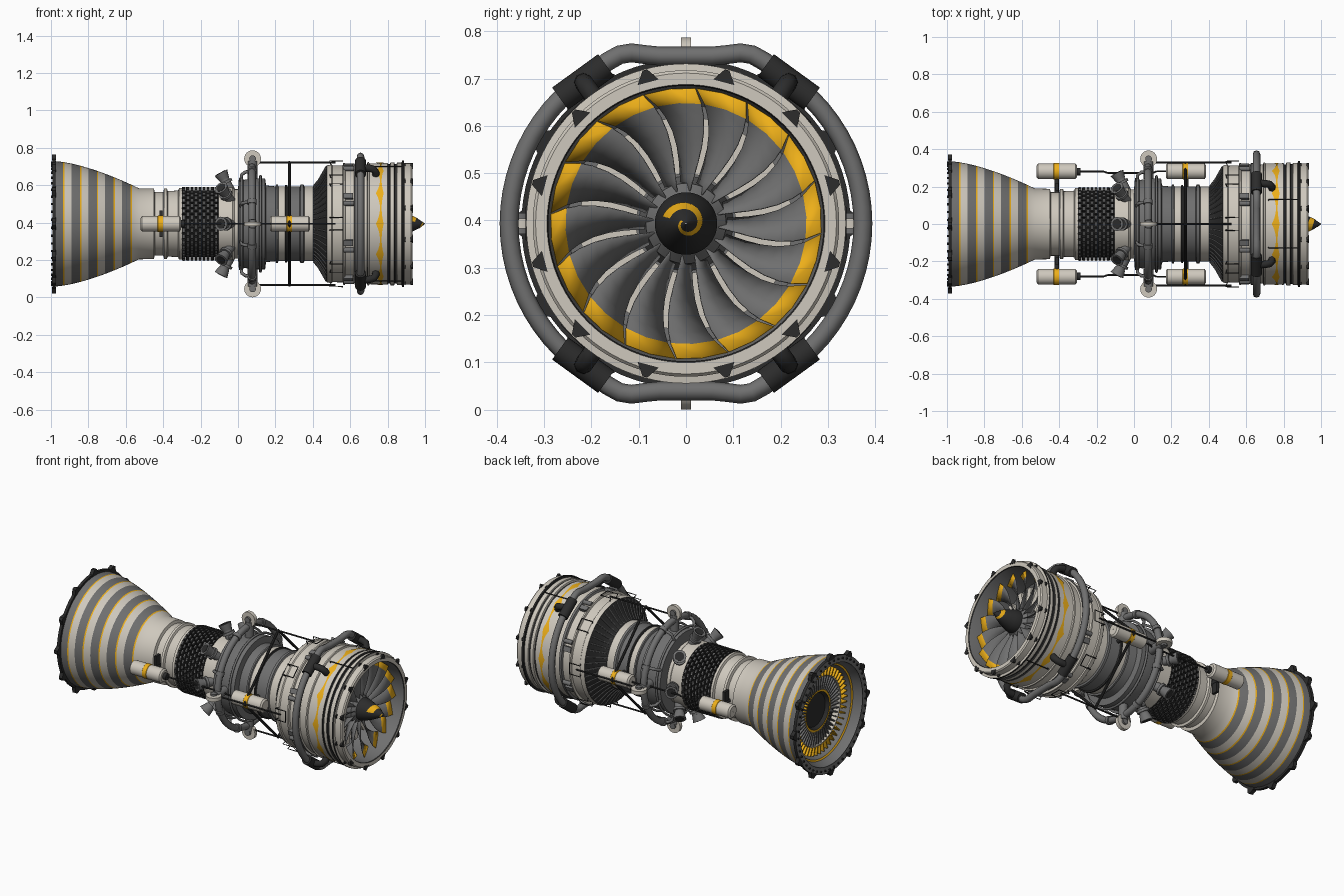
import bpy, bmesh
from math import sin, cos, pi, radians
from mathutils import Matrix, Vector

if "Cube" in bpy.data.objects:
    bpy.data.objects.remove(bpy.data.objects["Cube"])

CZ = 0.3935  # height of the engine axis, which runs along x


def mat(name, c):
    m = bpy.data.materials.new(name)
    m.diffuse_color = (*c, 1)
    m.use_nodes = True
    m.node_tree.nodes["Principled BSDF"].inputs["Base Color"].default_value = m.diffuse_color
    return m


CREAM, GREY, DARK, GOLD = (mat("cream", (.62, .58, .51)), mat("grey", (.16, .16, .16)),
                           mat("dark", (.025, .025, .025)), mat("gold", (.85, .43, .01)))
MATS = [CREAM, GREY, DARK, GOLD]
C, G, D, Y = range(4)


def P(x, r, a):
    return Vector((x, r * cos(a), r * sin(a)))


def ring(n, off=0):
    return [2 * pi * (i + off) / n for i in range(n)]


def finish(bm, name, m=None, fix=True):
    if fix:
        bmesh.ops.recalc_face_normals(bm, faces=bm.faces)
    if m is not None:
        for f in bm.faces:
            f.material_index = m
    me = bpy.data.meshes.new(name)
    bm.to_mesh(me)
    bm.free()
    for k in MATS:
        me.materials.append(k)
    o = bpy.data.objects.new(name, me)
    o.location.z = CZ
    bpy.context.collection.objects.link(o)
    return o


def lathe(name, prof, n=80, closed=False):
    """prof: (x, r, material of the segment that starts here)"""
    bm = bmesh.new()
    rows = [[bm.verts.new(P(x, r, a)) for a in ring(n)] for x, r, _ in prof]
    for i in range(len(prof) - (0 if closed else 1)):
        A, B = rows[i], rows[(i + 1) % len(prof)]
        for k in range(n):
            j = (k + 1) % n
            bm.faces.new((A[k], A[j], B[j], B[k])).material_index = prof[i][2]
    return finish(bm, name)


def cyl(bm, p, q, r, r2=None, n=16):
    d = q - p
    M = Matrix.Translation((p + q) / 2) @ d.to_track_quat('Z', 'Y').to_matrix().to_4x4()
    bmesh.ops.create_cone(bm, cap_ends=True, segments=n, radius1=r,
                          radius2=r if r2 is None else r2, depth=d.length, matrix=M)


def box(bm, x, r, a, sx, sr, st):
    M = Matrix.Rotation(a, 4, 'X') @ Matrix.Translation((x, r, 0)) @ Matrix.Diagonal((sx, sr, st, 1))
    bmesh.ops.create_cube(bm, size=1, matrix=M)


def pipe(name, paths, r, m, cyclic=False):
    cu = bpy.data.curves.new(name, 'CURVE')
    cu.dimensions, cu.bevel_depth, cu.bevel_resolution = '3D', r, 2
    cu.use_fill_caps = True
    for pts in paths:
        s = cu.splines.new('POLY')
        s.points.add(len(pts) - 1)
        for sp, p in zip(s.points, pts):
            sp.co = (*p, 1)
        s.use_cyclic_u = cyclic
    cu.materials.append(MATS[m])
    o = bpy.data.objects.new(name, cu)
    o.location.z = CZ
    bpy.context.collection.objects.link(o)


# Striped exhaust bell
def bell(x):
    return .335 - .145 * ((x + .98) / .45) ** 1.5


prof = []
for i in range(10):
    x = -.98 + .045 * i
    prof.append((x, bell(x), Y if i % 2 else G))
    x += .007 if i % 2 else .0225
    prof.append((x, bell(x), C if i % 2 else G))
prof += [(-.53, .19, C), (-.45, .188, C), (-.445, .17, C), (-.40, .17, C), (-.395, .188, C), (-.38, .188, C),
         (-.375, .175, C), (-.32, .178, C), (-.315, .192, C), (-.30, .192, C)]
lathe("exhaust_bell", prof)
lathe("bell_flange", [(-.993, .305, G), (-.993, .348, D), (-.975, .348, D), (-.975, .305, D)], closed=True)
bm, bolts = bmesh.new(), bmesh.new()
for a in ring(12):
    v = [bm.verts.new(P(x, r, a + s)) for x in (-.995, -.972) for r, s in ((.34, -.1), (.372, -.025), (.372, .025), (.34, .1))]
    bmesh.ops.convex_hull(bm, input=v)
for a in ring(48, .5):
    cyl(bolts, P(-1, .328, a), P(-.99, .328, a), .006, n=8)
finish(bm, "flange_tabs", D)
finish(bolts, "flange_bolts", D)

# Turbine inside the bell
lathe("bell_interior", [(-.99, .305, G), (-.975, .303, G), (-.94, .285, Y), (-.935, .275, G),
                        (-.86, .26, D), (-.86, .125, Y), (-.90, .125, Y), (-.90, .112, D), (-.88, .10, D), (-.88, .001, D)])
for nm, x, r, h, m in (("outer_turbine_vanes", -.895, .235, .05, Y), ("inner_turbine_vanes", -.88, .165, .08, G)):
    bm = bmesh.new()
    for a in ring(48):
        box(bm, x, r, a, .05, h, .007)
    finish(bm, nm, m)
lathe("turbine_ring", [(-.91, .205, C), (-.91, .212, C), (-.87, .212, C), (-.87, .205, C)], closed=True)

# Tiled hot section
lathe("hot_section_core", [(-.30, .192, C), (-.30, .178, D), (-.105, .178, D), (-.105, .195, C)])
bm, caps = bmesh.new(), bmesh.new()
for row in range(9):
    for a in ring(36, row % 2 * .5):
        box(bm, -.29 + row * .0217, .184, a, .017, .024, .026)
        box(caps, -.29 + row * .0217, .1965, a, .006, .003, .018)
finish(bm, "hot_section_tiles", D)
finish(caps, "hot_section_tile_caps", G)

# Combustor and compressor core
lathe("combustor", [(-.105, .195, C), (-.03, .195, C), (-.02, .185, C), (.0, .185, G), (.005, .245, G), (.015, .25, G),
                    (.025, .25, G), (.03, .235, G), (.06, .24, G), (.10, .243, G), (.145, .243, G), (.15, .205, G)])
lathe("compressor_core", [(.15, .205, G), (.20, .20, G), (.203, .21, G), (.213, .21, G), (.216, .20, C), (.25, .20, D),
                          (.253, .208, D), (.262, .208, D), (.265, .2, G), (.33, .2, G), (.335, .21, G), (.35, .21, G),
                          (.355, .2, C), (.40, .2, D), (.42, .215, D), (.44, .245, D), (.46, .28, D), (.475, .312, C)])
bm = bmesh.new()
for a in ring(48):
    cyl(bm, P(.405, .203, a), P(.432, .236, a), .004, n=6)
    cyl(bm, P(.432, .236, a), P(.473, .308, a), .004, n=6)
finish(bm, "intake_cone_ribs", G)

# Burners, tilted backwards around the combustor
bm, holes = bmesh.new(), bmesh.new()
for a in ring(8):
    d = (P(-.095, .28, a) - P(-.045, .185, a)).normalized()
    s = P(-.045, .185, a)
    cyl(bm, s - d * .02, s + d * .06, .026)
    cyl(bm, s + d * .035, s + d * .05, .036)
    cyl(bm, s + d * .06, s + d * .1, .028, .038)
    cyl(holes, s + d * .098, s + d * .102, .026)
finish(bm, "burners", G)
finish(holes, "burner_mouths", D)

# Fuel manifold rings, feeds and valve wheels
pipe("manifold_ring", [[P(.075, .305, a) for a in ring(64)]], .02, G, True)
pipe("thin_fuel_rings", [[P(x, r, a) for a in ring(64)] for x, r in ((.02, .262), (.12, .255))], .007, G, True)
pipe("fuel_feeds", [[P(.075, .305, a), P(.04, .30, a), P(.02, .285, a), P(.015, .24, a)]
                    for a in ring(8, .5)], .009, G)
bm, hubs = bmesh.new(), bmesh.new()
for a in ring(4):
    t = Vector((0, -sin(a), cos(a)))
    c = P(.078, .348, a)
    cyl(bm, c - t * .011, c + t * .011, .045, n=24)
    cyl(hubs, c - t * .022, c + t * .022, .018)
    cyl(hubs, P(.078, .24, a), P(.078, .335, a), .026)
finish(bm, "valve_wheels", C)
finish(hubs, "valve_hubs", G)
bm = bmesh.new()
for a in ring(8, .5):
    t = Vector((0, -sin(a), cos(a))) * .012
    cyl(bm, P(.075, .305, a) - t, P(.075, .305, a) + t, .025)
finish(bm, "manifold_clamps", G)

# Side canisters
lathes = ((0, C, .032), (.008, C, .042), (.09, Y, .042), (.092, Y, .044), (.118, Y, .044), (.12, C, .042),
          (.207, C, .042), (.215, C, .032))
for x0, nm in ((-.52, "rear"), (.17, "front")):
    for y, side in ((.282, "left"), (-.282, "right")):
        o = lathe(f"{nm}_canister_{side}", [(x0, .001, C)] + [(x0 + x, r, m) for x, m, r in lathes] + [(x0 + .215, .001, C)], 32)
        o.location.y = y
bm = bmesh.new()
for a in (0, pi):
    for x in (-.412, .28):
        cyl(bm, P(x, .16, a), P(x, .26, a), .012)
    box(bm, -.412, .2, a, .015, .04, .14)
    pts = [P(-.29, .28, a), P(-.16, .28, a), P(-.14, .272, a), P(.10, .272, a), P(.12, .282, a), P(.18, .282, a)]
    for p, q in zip(pts, pts[1:]):
        cyl(bm, p, q, .005, n=8)
    cyl(bm, P(-.31, .28, a), P(-.285, .28, a), .02)
finish(bm, "canister_mounts", D)

# Strut cage between manifold and fan case
bm = bmesh.new()
for a in ring(4):
    cyl(bm, P(.10, .328, a), P(.52, .328, a), .005, n=8)
    cyl(bm, P(.275, .33, a), P(.275, .33, a + pi / 2), .008, n=8)
finish(bm, "strut_cage", D)

# Fan case with stepped bands, rolled lip and inner duct
lathe("fan_case", [(.475, .312, C), (.50, .318, C), (.505, .312, C), (.56, .313, C), (.563, .326, C), (.572, .326, C),
                   (.575, .314, C), (.62, .314, G), (.625, .325, G), (.64, .325, C), (.643, .316, C), (.69, .318, D),
                   (.692, .33, C), (.70, .33, C), (.703, .323, C), (.80, .325, D), (.803, .319, D), (.812, .319, C),
                   (.815, .329, C), (.835, .329, D), (.838, .32, D), (.848, .32, C), (.85, .327, C), (.875, .327, D),
                   (.877, .338, D), (.887, .338, C), (.889, .324, C), (.925, .324, C), (.932, .318, C), (.932, .294, D),
                   (.926, .291, G), (.72, .285, G), (.68, .25, G), (.68, .06, G)], 96)
bm = bmesh.new()
for a in ring(12, .5):
    for x0, x1 in ((.89, .896), (.922, .9345)):
        v = [bm.verts.new(P(x, r, a + s)) for x in (x0, x1)
             for r, s in ((.336, -.015), (.336, .015), (.31, -.075), (.31, .075))]
        bmesh.ops.convex_hull(bm, input=v)
finish(bm, "lip_brackets", D)
bm = bmesh.new()
zig = [[bm.verts.new(P(.765 + s * (.006 + .022 * abs((k % 12) / 6 - 1) ** 2), .3265, a)) for s in (-1, .5)]
       for k, a in enumerate(ring(144))]
for k in range(144):
    A, B = zig[k - 1], zig[k]
    bm.faces.new((A[0], B[0], B[1], A[1]))
finish(bm, "zigzag_band", Y)

# Large bleed pipe around the fan case
top = [(.22, .303), (.165, .343), (.14, .357), (.115, .361), (.085, .357), (.055, .354)]
q = [P(.655, .374, radians(t)) for t in range(-50, 51, 5)]
q = q + [Vector((.655, y, z)) for y, z in top] + [Vector((.655, -y, z)) for y, z in reversed(top)]
pipe("bleed_pipe", [q + [Vector((.655, -v.y, -v.z)) for v in q]], .02, G, True)
joints = [radians(t) for t in (54, 126, 234, 306)]
bm = bmesh.new()
for a in joints:
    t = Vector((0, -sin(a), cos(a)))
    c = P(.655, .37, a)
    cyl(bm, c - t * .06, c + t * .06, .029, n=24)
finish(bm, "bleed_pipe_joints", D)
pipe("bleed_elbows", [[P(.655, .37, a), P(.70, .368, a), P(.725, .36, a), P(.737, .34, a), P(.737, .31, a)]
                      for a in joints], .02, D)

# Small lines and boxes on the fan case
paths = [[P(.50, .31, a - .1), P(.49, .338, a - .1), P(.56, .338, a - .1), P(.56, .338, a + .1),
          P(.49, .338, a + .1), P(.50, .31, a + .1)] for a in ring(8)]
paths += [[P(.72, .32, a), P(.72, .333, a), P(.875, .333, a)] for a in (1.17, 1.97, 4.31, 5.11)]
pipe("case_lines", paths, .003, D)
bm = bmesh.new()
for a in ring(8, .4):
    box(bm, .59, .322, a, .05, .025, .03)
    cyl(bm, P(.565, .327, a + .13), P(.62, .327, a + .13), .013)
finish(bm, "case_boxes", G)

# Fan blades with gold tips, stator vanes behind
bm = bmesh.new()
for a in ring(16):
    rows = []
    for t in (0, .15, .3, .45, .6, .75, .86, 1):
        mid = a - .30 * t + .42 * t * t
        w = .13 + .06 * t
        rows.append([bm.verts.new(P(.845 - (s * .5 + .5) * (.06 - .01 * t) + .03 * t, .065 + .222 * t, mid + s * w))
                     for s in (-1, 0, 1)])
    for i in range(7):
        for k in range(2):
            f = bm.faces.new((rows[i][k], rows[i][k + 1], rows[i + 1][k + 1], rows[i + 1][k]))
            f.material_index = Y if i == 6 else G
blades = finish(bm, "fan_blades", fix=False)
blades.modifiers.new("thickness", 'SOLIDIFY').thickness = .003
bm = bmesh.new()
for a in ring(16, .5):
    box(bm, .75, .165, a, .06, .12, .03)
finish(bm, "stator_vanes", C)

# Spinner with spiral stripe
cone = [(1, .001), (.985, .012), (.96, .028), (.925, .045), (.89, .058), (.865, .066)]
lathe("spinner", [(x, r, D) for x, r in cone] + [(.85, .066, G), (.83, .085, G), (.68, .10, G)], 48)


def cone_x(r):
    for (x0, r0), (x1, r1) in zip(cone, cone[1:]):
        if r <= r1:
            return x0 + (x1 - x0) * (r - r0) / (r1 - r0) + .0015
    return .866


bm = bmesh.new()
last = None
for i in range(49):
    t = i / 48
    r, w, a = .009 + .034 * t, .002 + .006 * t, pi - .3 - 2.1 * pi * (1 - t)
    cur = [bm.verts.new(P(cone_x(k), k + .0008, a)) for k in (r - w, r, r + w)]
    if last:
        for k in (0, 1):
            bm.faces.new((last[k], last[k + 1], cur[k + 1], cur[k]))
    last = cur
finish(bm, "spinner_spiral", Y)

# Smooth shading with sharp edges kept
for o in bpy.context.scene.objects:
    o.select_set(o.type == 'MESH')
bpy.context.view_layer.objects.active = blades
bpy.ops.object.shade_smooth_by_angle(angle=radians(35))
